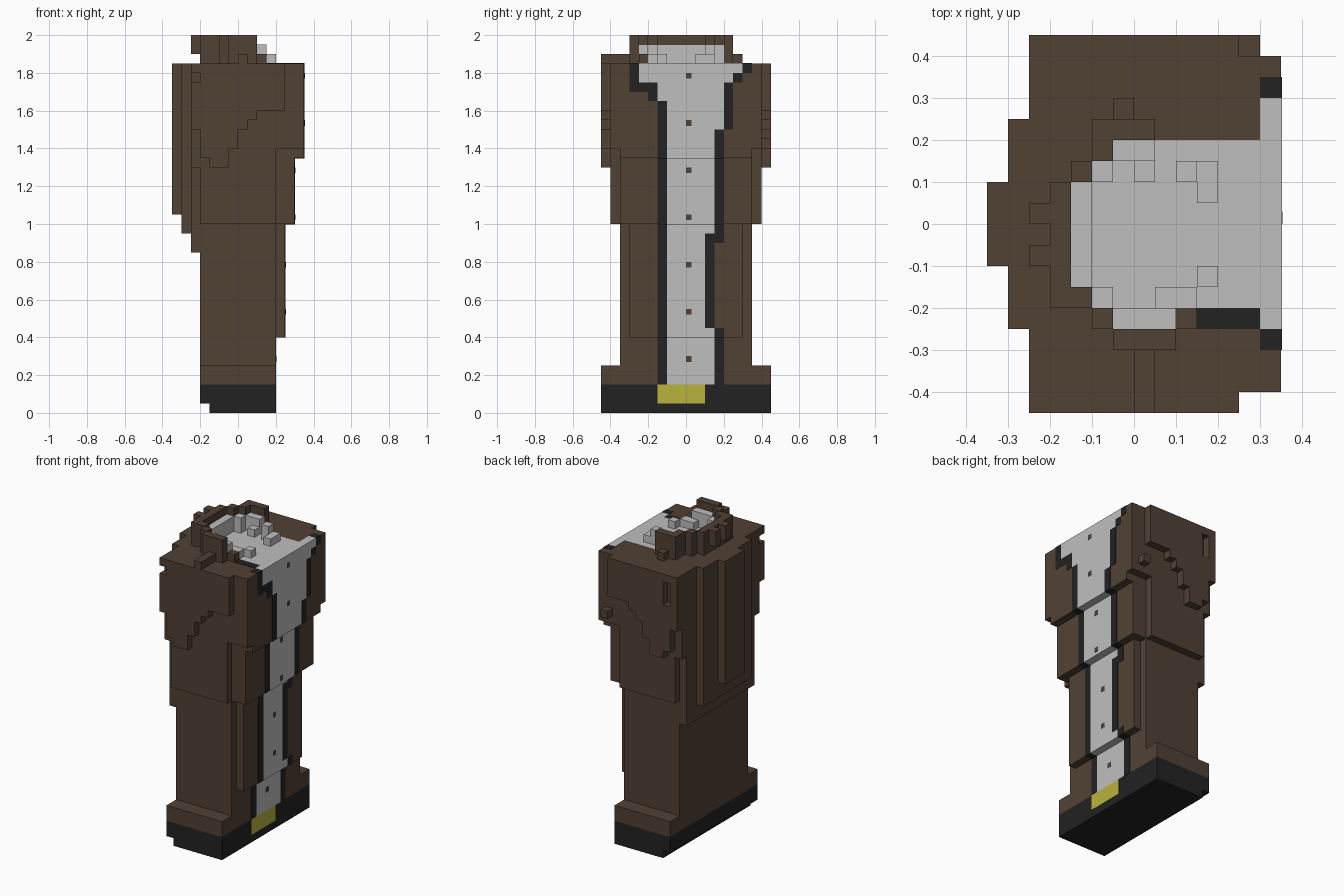
import bpy, bmesh

cube = bpy.data.objects.get("Cube")
if cube:
    bpy.data.objects.remove(cube)

U = 0.05  # block size; box coordinates below are counted in blocks


def material(name, rgb):
    m = bpy.data.materials.new(name)
    m.use_nodes = True
    m.diffuse_color = (*rgb, 1)
    m.node_tree.nodes["Principled BSDF"].inputs["Base Color"].default_value = (*rgb, 1)
    return m


brown = material("brown", (0.083, 0.053, 0.034))
black = material("black", (0.016, 0.016, 0.016))
grey = material("light_grey", (0.52, 0.52, 0.52))
yellow = material("yellow", (0.49, 0.45, 0.045))


def boxes(name, mat, parts):
    """One object from boxes given as x0, x1, y0, y1, z0, z1 in blocks."""
    bm = bmesh.new()
    for x0, x1, y0, y1, z0, z1 in parts:
        lo, size = (x0, y0, z0), (x1 - x0, y1 - y0, z1 - z0)
        for v in bmesh.ops.create_cube(bm, size=1)["verts"]:
            v.co = [(l + (c + 0.5) * s) * U for l, c, s in zip(lo, v.co, size)]
    me = bpy.data.meshes.new(name)
    bm.to_mesh(me)
    bm.free()
    me.materials.append(mat)
    ob = bpy.data.objects.new(name, me)
    bpy.context.collection.objects.link(ob)
    return ob


# Feet and legs
boxes("sole", black, [(-3, 4, -9, 9, 0, 1), (-4, 4, -9, 9, 1, 3)])
boxes("foot", brown, [(-4, 4, -9, 9, 3, 5)])
boxes("legs", brown, [(-4, 4, -7, 7, 5, 20), (4, 5, -6, 6, 8, 20)])

# Body, widening upward, with corner setbacks
boxes("body", brown, [
    (-4, 4, -8, 8, 20, 37),
    (4, 6, -7, 7, 20, 37),
    (6, 7, -7, 7, 27, 37),
    (4, 7, -8, 8, 28, 37)])

# Hair falling down the back in stepped layers
boxes("back_hair", brown, [
    (-5, -4, -7, 7, 17, 37),
    (-5, -4, -8, 8, 26, 37),
    (-6, -5, -5, 5, 19, 37),
    (-7, -6, -2, 2, 21, 37)])

# Sleeves: raised side layers with a stepped lower edge
drops = [30, 27, 26, 26, 28, 30, 31, 32, 32, 32]
for side, name in ((-1, "right_sleeve"), (1, "left_sleeve")):
    y0, y1 = sorted((8 * side, 9 * side))
    hole = (35, 36) if side < 0 else (33, 36)
    cells = []
    for i, low in enumerate(drops):
        x = i - 5
        if i == 0 and side < 0 or i == 1 and side > 0:
            cells += [(x, x + 1, y0, y1, low, hole[0]), (x, x + 1, y0, y1, hole[1], 37)]
        else:
            cells.append((x, x + 1, y0, y1, low, 37))
    boxes(name, brown, cells)
boxes("sleeve_stud", brown, [(5, 6, 8, 9, 29, 30)])

# Front stripe: z0, z1, left black edge, grey start, grey end, right black edge
rows = [
    (3, 8, -3, -2, 3, 4), (8, 9, -3, -2, 3, 4), (9, 18, -3, -2, 2, 3),
    (18, 19, -3, -2, 2, 4), (19, 20, -3, -2, 3, 4), (20, 27, -3, -2, 3, 4),
    (27, 30, -3, -2, 3, 4), (30, 33, -3, -2, 4, 5), (33, 34, -4, -3, 4, 5),
    (34, 35, -6, -3, 4, 5), (35, 36, -6, -5, 5, 6), (36, 37, -6, -5, 6, 7)]
T = 0.04  # paint thickness in blocks


def front(z):
    return 4 + sum(z >= step for step in (8, 20, 27))


stripe, edging = [], []
for z0, z1, a, b, c, d in rows:
    x = front(z0)
    low = z0 - T if z0 in (8, 20, 27) else z0
    high = z1 + T if z1 == 37 else z1
    stripe.append((x - 1, x + T, b, c, low, high))
    edging += [(x - 1, x + T, a, b, low, high), (x - 1, x + T, c, d, low, high)]
boxes("front_stripe", grey, stripe)
boxes("stripe_edging", black, edging + [(3, 6, -5, -4, 36.9, 37 + T)])
boxes("buckle", yellow, [(3.9, 4 + T, -3, 2, 1, 3)])

# Buttons
buttons = []
for i in range(7):
    z = 5.7 + 5 * i
    x = front(z)
    buttons.append((x, x + 2 * T, 0, 0.6, z - 0.3, z + 0.3))
boxes("buttons", brown, buttons)

# Floor of the collar
boxes("collar_floor", grey, [(-2, 6, -4, 4, 36.9, 37 + T), (-1, 2, -5, -4, 36.9, 37 + T)])

# Outer collar ring
boxes("collar", brown, [(x0, x1, y0, y1, 37, 40) for x0, x1, y0, y1 in (
    (-4, -3, -4, 2), (-3, -2, 2, 3), (-2, -1, 3, 4), (-2, 1, 4, 5),
    (-3, -2, -4, -3), (-2, -1, -5, -4), (-1, 2, -6, -5))]
    + [(-5, -4, 0, 1, 38, 40), (-5, -4, -2, -1, 38, 40),
       (2, 3, -5, -4, 37, 38), (0, 1, -9, -6, 37, 38), (-1, 0, 5, 6, 37, 38)])

# Inner lining ring and small loose blocks
boxes("lining", grey, [(x0, x1, y0, y1, 37, 39) for x0, x1, y0, y1 in (
    (-3, -2, -3, 2), (-2, -1, 2, 3), (-1, 1, 3, 4), (-2, -1, -4, -3), (-1, 2, -5, -4))]
    + [(0, 1, 2, 3, 37, 38), (2, 3, 2, 3, 37, 39), (3, 4, 1, 3, 37, 38),
       (1, 3, -4, -3, 37, 38), (3, 4, -3, -2, 37, 38)])
